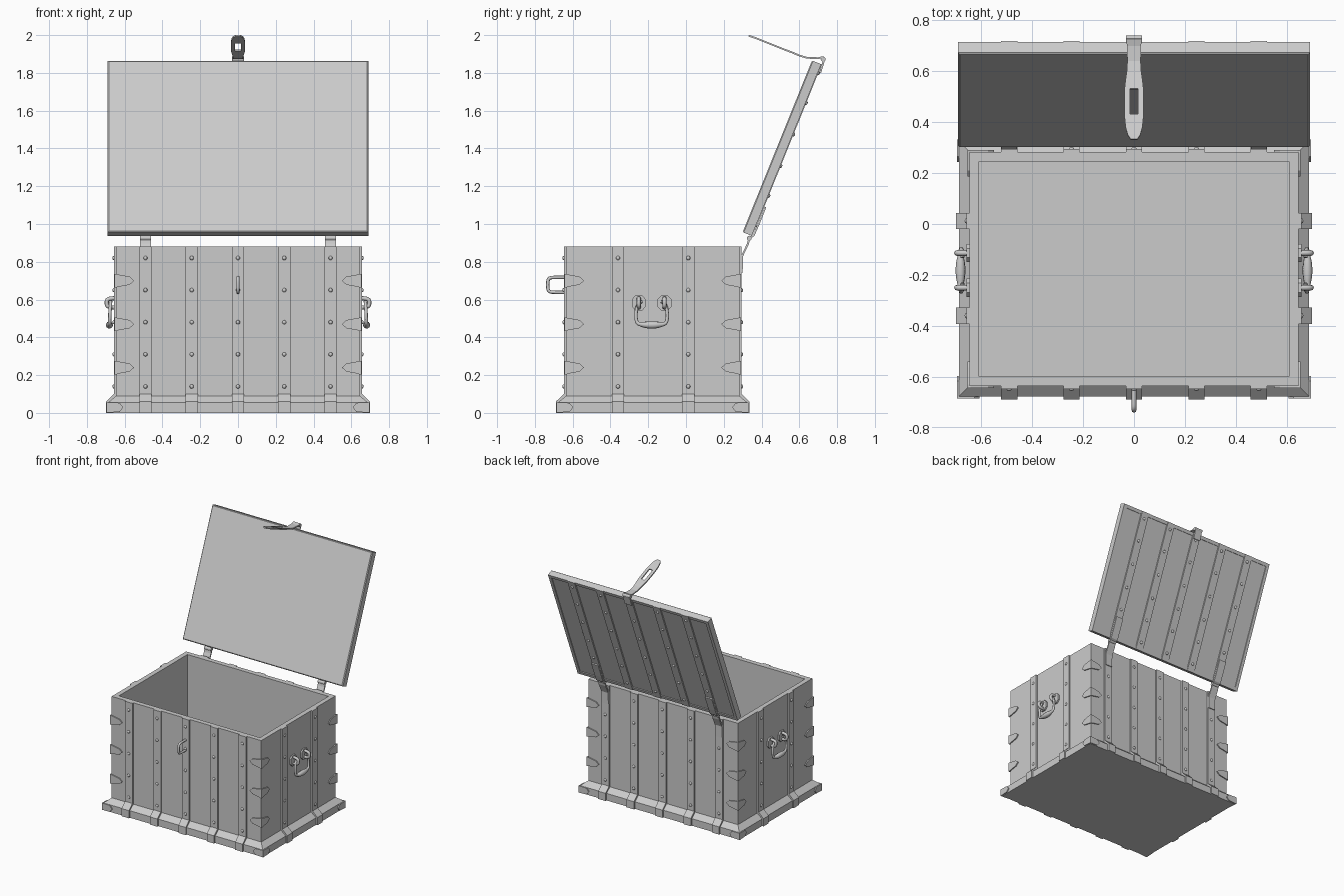
import bpy, bmesh, math
from mathutils import Matrix, Vector

if "Cube" in bpy.data.objects:
    bpy.data.objects.remove(bpy.data.objects["Cube"])


def finish(name, bm, smooth=False):
    bmesh.ops.recalc_face_normals(bm, faces=bm.faces[:])
    me = bpy.data.meshes.new(name)
    bm.to_mesh(me)
    bm.free()
    ob = bpy.data.objects.new(name, me)
    bpy.context.collection.objects.link(ob)
    if smooth:
        for p in me.polygons:
            p.use_smooth = True
    return ob


def frame(o, a, b, c):
    """Local axes a, b, c placed at o."""
    return Matrix((a, b, c)).transposed().to_4x4() if o is None else \
        Matrix.Translation(o) @ Matrix((a, b, c)).transposed().to_4x4()


def prism(bm, M, prof, s, w):
    """Profile of (offset, height) points extruded across width w at s."""
    loops = [[bm.verts.new(M @ Vector((s + k * w / 2, p[0], p[1]))) for p in prof] for k in (-1, 1)]
    n = len(prof)
    bm.faces.new(loops[0])
    bm.faces.new(loops[1])
    for i in range(n):
        j = (i + 1) % n
        bm.faces.new((loops[0][i], loops[0][j], loops[1][j], loops[1][i]))


def rect_loft(name, x, y0, y1, prof, M=Matrix()):
    """Stack of rectangles grown by an offset at each height."""
    bm = bmesh.new()
    rings = []
    for o, h in prof:
        X, a, b = x + o, y0 - o, y1 + o
        rings.append([bm.verts.new(M @ Vector((p[0], p[1], h))) for p in ((-X, a), (X, a), (X, b), (-X, b))])
    for r, q in zip(rings, rings[1:]):
        for i in range(4):
            j = (i + 1) % 4
            bm.faces.new((r[i], r[j], q[j], q[i]))
    bm.faces.new(rings[0])
    bm.faces.new(rings[-1])
    return finish(name, bm)


def tube(name, M, pts, radii):
    cu = bpy.data.curves.new(name, 'CURVE')
    cu.dimensions = '3D'
    cu.bevel_depth = 1
    cu.bevel_resolution = 2
    cu.use_fill_caps = True
    sp = cu.splines.new('NURBS')
    sp.points.add(len(pts) - 1)
    for q, p, r in zip(sp.points, pts, radii):
        q.co = (*(M @ Vector(p)), 1)
        q.radius = r
    sp.use_endpoint_u = True
    sp.order_u = 3
    sp.resolution_u = 4
    ob = bpy.data.objects.new(name, cu)
    bpy.context.collection.objects.link(ob)
    bpy.ops.object.select_all(action='DESELECT')
    ob.select_set(True)
    bpy.context.view_layer.objects.active = ob
    bpy.ops.object.convert(target='MESH')


def ribbon(name, x, stations, slot=(), t=.01):
    """Bent metal strip through (y, z, half width), with an optional slot."""
    bm = bmesh.new()
    rows = [[bm.verts.new((x + k, y, z)) for k in (-w, -.4 * w, .4 * w, w)] for y, z, w in stations]
    for i, (a, b) in enumerate(zip(rows, rows[1:])):
        for c in range(3):
            if not (c == 1 and i in slot):
                bm.faces.new((a[c], a[c + 1], b[c + 1], b[c]))
    m = finish(name, bm).modifiers.new("thickness", 'SOLIDIFY')
    m.thickness, m.offset = t, 0


def knuckle(name, x, y, z, length, r=.013):
    bm = bmesh.new()
    bmesh.ops.create_cone(bm, cap_ends=True, segments=12, radius1=r, radius2=r, depth=length,
                          matrix=Matrix.Translation((x, y, z)) @ Matrix.Rotation(math.pi / 2, 4, 'Y'))
    finish(name, bm)


X, Y, Z = (1, 0, 0), (0, 1, 0), (0, 0, 1)
HX, Y0, Y1, H = .645, -.635, .282, .88
walls = {
    "front": frame((0, Y0, 0), X, (0, -1, 0), Z),
    "back": frame((0, Y1, 0), X, Y, Z),
    "right": frame((HX, 0, 0), Y, X, Z),
    "left": frame((-HX, 0, 0), Y, (-1, 0, 0), Z),
}
a = math.radians(22)
U, T = (0, math.sin(a), math.cos(a)), (0, math.cos(a), -math.sin(a))
LO = (0, .30, .957)
lid = frame(LO, X, T, U)
LONG = [-.49, -.245, 0, .245, .49]
SHORT = [-.36, .012]

# open chest with flared plinth, and the tilted lid
rect_loft("chest_body", HX, Y0, Y1,
          [(.042, 0), (.042, .055), (0, .09), (0, H), (-.037, H), (-.037, .05)])
rect_loft("lid_panel", .69, 0, .98,
          [(-.006, 0), (0, .006), (0, .052), (-.025, .052), (-.025, .046)], frame(LO, X, U, T))

# iron straps and their rivets
t = .012
wall_prof = [(-.005, H), (t, H), (t, .1), (.042 + t, .06), (.042 + t, 0), (-.005, 0)]
lid_prof = [(.04, 0), (.056, 0), (.056, .98), (.04, .98)]
jobs = [(n, M, wall_prof, LONG if n in ("front", "back") else SHORT, t,
         [.14, .31, .48, .65, .82]) for n, M in walls.items()]
jobs.append(("lid", lid, lid_prof, LONG, .056, [.06, .23, .4, .58, .76, .93]))
rivets = bmesh.new()
for name, M, prof, spots, off, heights in jobs:
    bm = bmesh.new()
    for s in spots:
        prism(bm, M, prof, s, .064)
        for h in heights:
            R = M @ Matrix.Translation((s, off, h)) @ Matrix.Diagonal((.011, .008, .011, 1))
            bmesh.ops.create_uvsphere(rivets, u_segments=8, v_segments=6, radius=1, matrix=R)
    finish(name + "_straps", bm)
finish("rivets", rivets, True)

# corner brackets, wrapped round each vertical edge and the plinth corners
bm = bmesh.new()


def bracket(z, h, grow, arm, tip):
    cy = (Y0 + Y1) / 2
    for sx in (-1, 1):
        for sy in (-1, 1):
            cx, c2 = sx * (HX + grow), cy + sy * ((Y1 - Y0) / 2 + grow)
            for d in ((-sx, 0), (0, -sy)):
                inward = (0, -sy) if d[0] else (-sx, 0)
                o = Vector((cx, c2, z)) - Vector((*inward, 0)) * .008
                M = frame(o, (*inward, 0), (*d, 0), Z)
                prism(bm, M, [(-.008, -h), (arm * .75, -h * tip), (arm, 0), (arm * .75, h * tip), (-.008, h)], .006, .012)


for z in (.70, .47, .24):
    bracket(z, .036, 0, .095, .6)
bracket(.029, .027, .042, .08, .9)
finish("corner_brackets", bm)

# carrying handles on both ends
for side in ("right", "left"):
    M = walls[side]
    mid = -.182
    bm = bmesh.new()
    for k in (-1, 1):
        s = mid + k * .068
        oct_plate = [(-.036, -.02), (-.018, -.04), (.018, -.04), (.036, -.02),
                     (.036, .02), (.018, .04), (-.018, .04), (-.036, .02)]
        P = M @ frame((s, 0, .582), Y, X, Z)
        prism(bm, P, oct_plate, .005, .014)
        tube(side + "_handle_eye", M,
             [(s, .005, .607), (s, .045, .607), (s, .052, .583), (s, .045, .558), (s, .005, .558)], [.011] * 5)
    finish(side + "_handle_plates", bm)
    half = [(.05, .028, .59), (.07, .03, .585), (.085, .033, .53), (.08, .035, .475), (.055, .036, .468), (.03, .036, .466)]
    rad = [.008, .009, .009, .009, .012, .018]
    pts = [(mid - p[0], p[1], p[2]) for p in half] + [(mid, .036, .465)] + \
          [(mid + p[0], p[1], p[2]) for p in half[::-1]]
    tube(side + "_handle", M, pts, rad + [.02] + rad[::-1])

# lock staple on the front
tube("lock_staple", walls["front"],
     [(0, -.01, .718), (0, .06, .718), (0, .094, .715), (0, .098, .678), (0, .094, .641), (0, .06, .638), (0, -.01, .638)],
     [.009] * 7)

# rear hinges
for x in (-.49, .49):
    ribbon("hinge_lower_leaf", x, [(.295, .74, .03), (.297, .83, .03), (.312, .862, .03), (.328, .895, .03), (.335, .925, .03)])
    ribbon("hinge_upper_leaf", x, [(.335, .925, .03), (.358, .94, .03), (.378, .985, .03), (.42, 1.09, .03)])
    knuckle("hinge_knuckle", x, .335, .925, .06)

# slotted hasp hanging from the lid edge
ribbon("hasp", 0, [(.728, 1.884, .03), (.70, 1.878, .028), (.64, 1.88, .026), (.60, 1.892, .028), (.565, 1.907, .033),
                   (.53, 1.92, .037), (.43, 1.96, .038), (.38, 1.98, .033), (.35, 1.991, .025), (.332, 1.997, .013)],
       slot=(5,), t=.009)
knuckle("hasp_knuckle", 0, .726, 1.873, .064)
ribbon("hasp_plate", 0, [(.73, 1.865, .03), (.71, 1.80, .03)])
